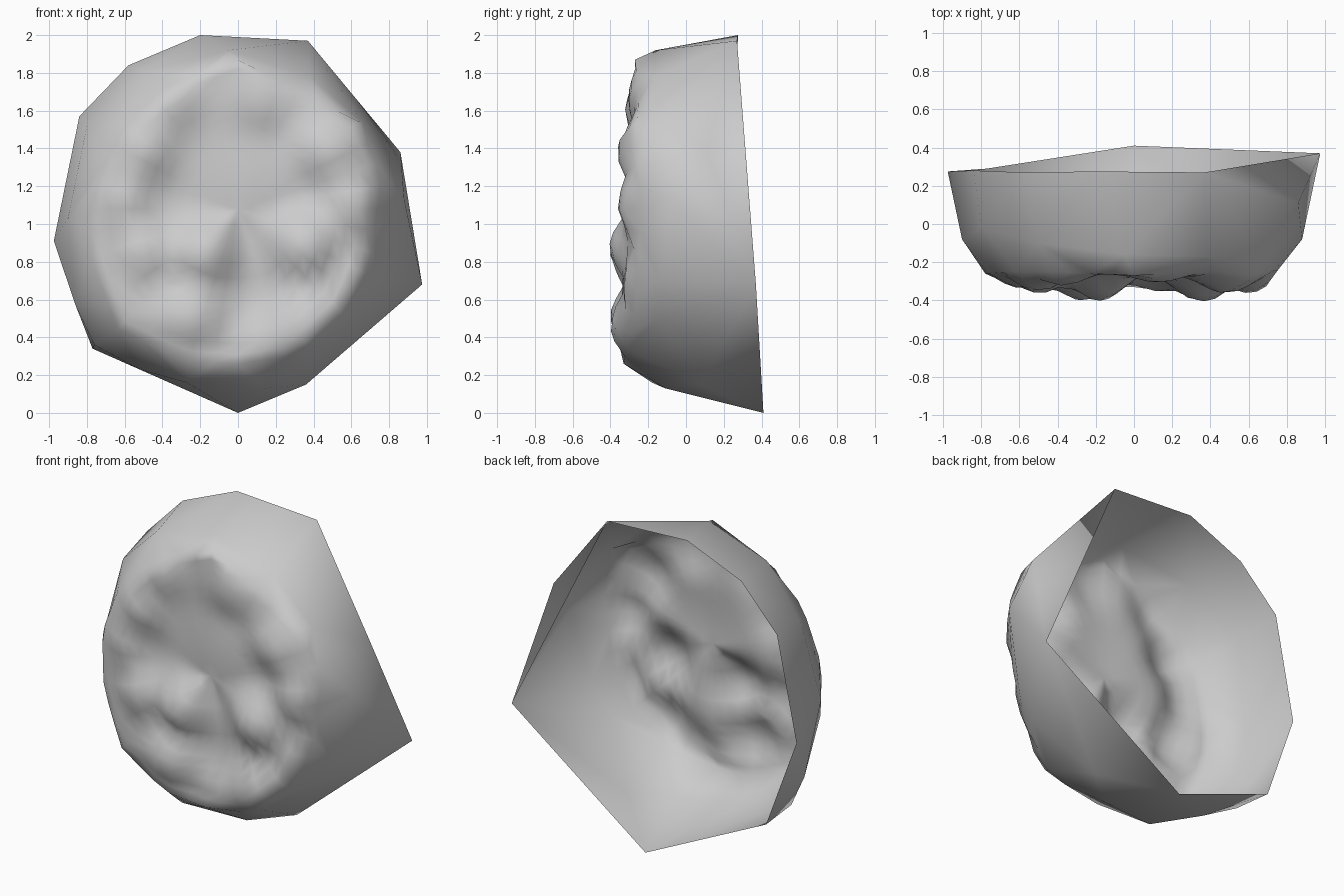
import bpy, bmesh, math

if "Cube" in bpy.data.objects:
    bpy.data.objects.remove(bpy.data.objects["Cube"])

CX, CZ = 0.0, 1.08   # axis of the shell, looking along y

# Loops as (x, y, z), counter-clockwise in the front view, from the open back to the front face
RIM = [(0, .41, 0), (.975, .37, .68), (.37, .27, 1.97), (-.2, .275, 2), (-.58, .27, 1.84),
       (-.84, .28, 1.57), (-.975, .275, .91), (-.77, .29, .34)]
MID = [(.14, -.11, .13), (.36, .08, .15), (.64, -.15, .50), (.76, -.14, .70), (.88, -.08, 1.13),
       (.86, .11, 1.38), (.66, -.19, 1.54), (.38, -.17, 1.78), (-.05, -.16, 1.92),
       (-.5, -.1, 1.81), (-.80, -.02, 1.52), (-.90, -.08, 1.03), (-.86, .03, .57),
       (-.76, .02, .36), (-.52, 0, .23), (-.27, -.18, .16)]
FRONT = [(0, -.33, .26), (.35, -.32, .31), (.58, -.27, .52), (.70, -.25, .8), (.76, -.24, 1.25),
         (.64, -.26, 1.54), (.36, -.25, 1.68), (0, -.27, 1.87), (-.4, -.25, 1.72),
         (-.65, -.25, 1.5), (-.78, -.26, 1.15), (-.77, -.26, .8), (-.64, -.27, .45), (-.3, -.32, .28)]

# Lumps on the face: x, z, height, radius
LUMPS = [(-.26, .50, .16, .20), (.10, .36, .11, .14), (.36, .46, .16, .20), (-.18, .84, .16, .17),
         (.36, .88, .16, .19), (.60, 1.10, .12, .16), (-.50, .84, .12, .17), (-.60, 1.12, .10, .13),
         (.48, 1.38, .12, .17), (-.50, 1.38, .11, .15), (.58, 1.57, .07, .10), (-.38, 1.63, .08, .15),
         (.12, 1.66, .06, .16), (.10, 1.20, .03, .25), (.60, .70, .10, .13), (-.60, .55, .08, .14)]
FLOOR = -.25


def angle(p):
    return math.atan2(p[2] - CZ, p[0] - CX) % math.tau


def ray_hit(loop, a):
    """Point where the ray at angle a crosses the loop."""
    dx, dz = math.cos(a), math.sin(a)
    for p, q in zip(loop, loop[1:] + loop[:1]):
        span = (angle(q) - angle(p)) % math.tau
        off = (a - angle(p)) % math.tau
        if off <= span + 1e-7:
            ex, ez = q[0] - p[0], q[2] - p[2]
            t = -((p[0] - CX) * dz - (p[2] - CZ) * dx) / (ex * dz - ez * dx)
            return tuple(p[i] + t * (q[i] - p[i]) for i in range(3))
    return loop[0]


def lump(x, z):
    """Tallest lump here, so valleys stay between neighbours."""
    return max(h * math.exp(-(((x - u) ** 2 + (z - w) ** 2) / (r * r)) ** 1.2) for u, w, h, r in LUMPS)


bm = bmesh.new()


def stitch(outer, inner):
    """Triangulate between two loops with different counts, taking the shorter diagonal."""
    i = j = 0
    n, m = len(outer), len(inner)
    while i < n or j < m:
        a, b = outer[i % n], inner[j % m]
        a2, b2 = outer[(i + 1) % n], inner[(j + 1) % m]
        if j == m or (i < n and (a2.co - b.co).length < (b2.co - a.co).length):
            bm.faces.new((a, a2, b))
            i += 1
        else:
            bm.faces.new((a, b2, b))
            j += 1


# Faceted side wall: rim to middle to front edge
angles = [1.5 * math.pi + math.tau * i / 40 for i in range(40)]
rim = [bm.verts.new(p) for p in RIM]
mid = [bm.verts.new(p) for p in MID]
rings = [[bm.verts.new(ray_hit(FRONT, a)) for a in angles]]
stitch(rim, mid)
stitch(mid, rings[0])

# Lumpy front face, closing towards the centre
for f in (.94, .87, .79, .71, .63, .54, .45, .35, .23, .1):
    ring = []
    for a in angles:
        ex, ey, ez = ray_hit(FRONT, a)
        x, z = CX + (ex - CX) * f, CZ + (ez - CZ) * f
        base = FLOOR + (ey - FLOOR) * max(0, (f - .75) / .25)
        ring.append(bm.verts.new((x, max(-.41, min(base, FLOOR - lump(x, z))), z)))
    rings.append(ring)
centre = bm.verts.new((CX, FLOOR - lump(CX, CZ), CZ))

n = len(angles)
for outer, inner in zip(rings, rings[1:]):
    for i in range(n):
        j = (i + 1) % n
        bm.faces.new((outer[i], outer[j], inner[j], inner[i]))
for i in range(n):
    bm.faces.new((rings[-1][i], rings[-1][(i + 1) % n], centre))

# Soften the lump tips and seams inside the face only
face_verts = [v for ring in rings[1:] for v in ring] + [centre]
bmesh.ops.smooth_vert(bm, verts=face_verts, factor=.4, use_axis_y=True)

bmesh.ops.recalc_face_normals(bm, faces=bm.faces)
mesh = bpy.data.meshes.new("rock_shell")
bm.to_mesh(mesh)
bm.free()
rock = bpy.data.objects.new("rock_shell", mesh)
bpy.context.collection.objects.link(rock)
mesh.polygons.foreach_set("use_smooth", [True] * len(mesh.polygons))
